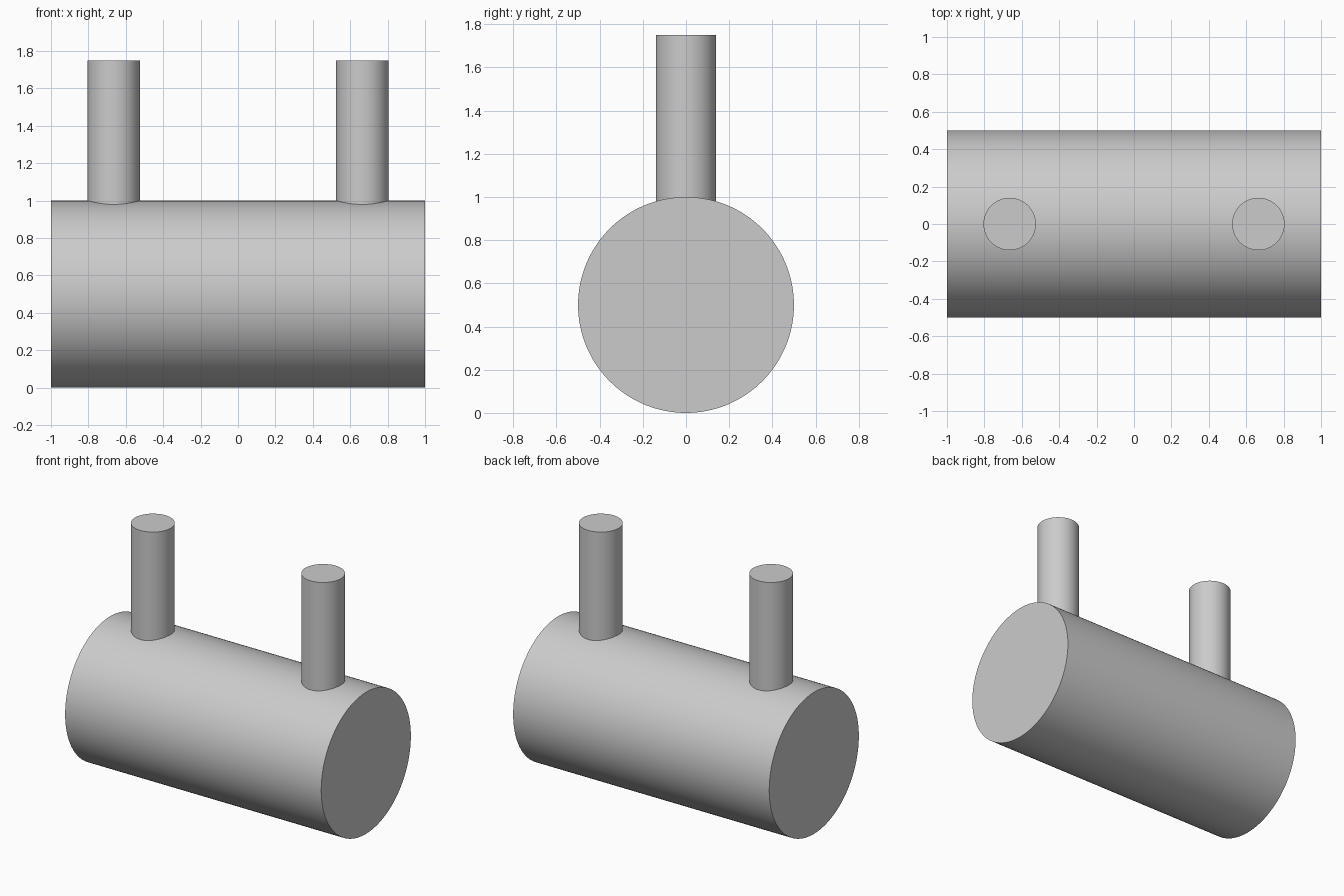
import bpy
import math

cube = bpy.data.objects.get("Cube")
if cube:
    bpy.data.objects.remove(cube, do_unlink=True)

# Single grey finish
grey = bpy.data.materials.new("light grey")
grey.use_nodes = True
colour = (0.6, 0.6, 0.6, 1)
grey.diffuse_color = colour
grey.node_tree.nodes["Principled BSDF"].inputs["Base Color"].default_value = colour


def cylinder(name, radius, depth, location, rotation=(0, 0, 0), sides=96):
    bpy.ops.mesh.primitive_cylinder_add(
        vertices=sides, radius=radius, depth=depth,
        location=location, rotation=rotation)
    obj = bpy.context.object
    obj.name = name
    obj.data.materials.append(grey)
    bpy.ops.object.shade_smooth_by_angle(angle=math.radians(30))
    return obj


# Horizontal drum lying along x
cylinder("drum", 0.5, 2, (0, 0, 0.5), (0, math.pi / 2, 0), sides=128)

# Two upright posts, rooted just inside the drum
post_top, post_base = 1.75, 0.95
for name, side in (("left_post", 1), ("right_post", -1)):
    cylinder(name, 0.14, post_top - post_base,
             (side * 0.665, 0, (post_top + post_base) / 2))
